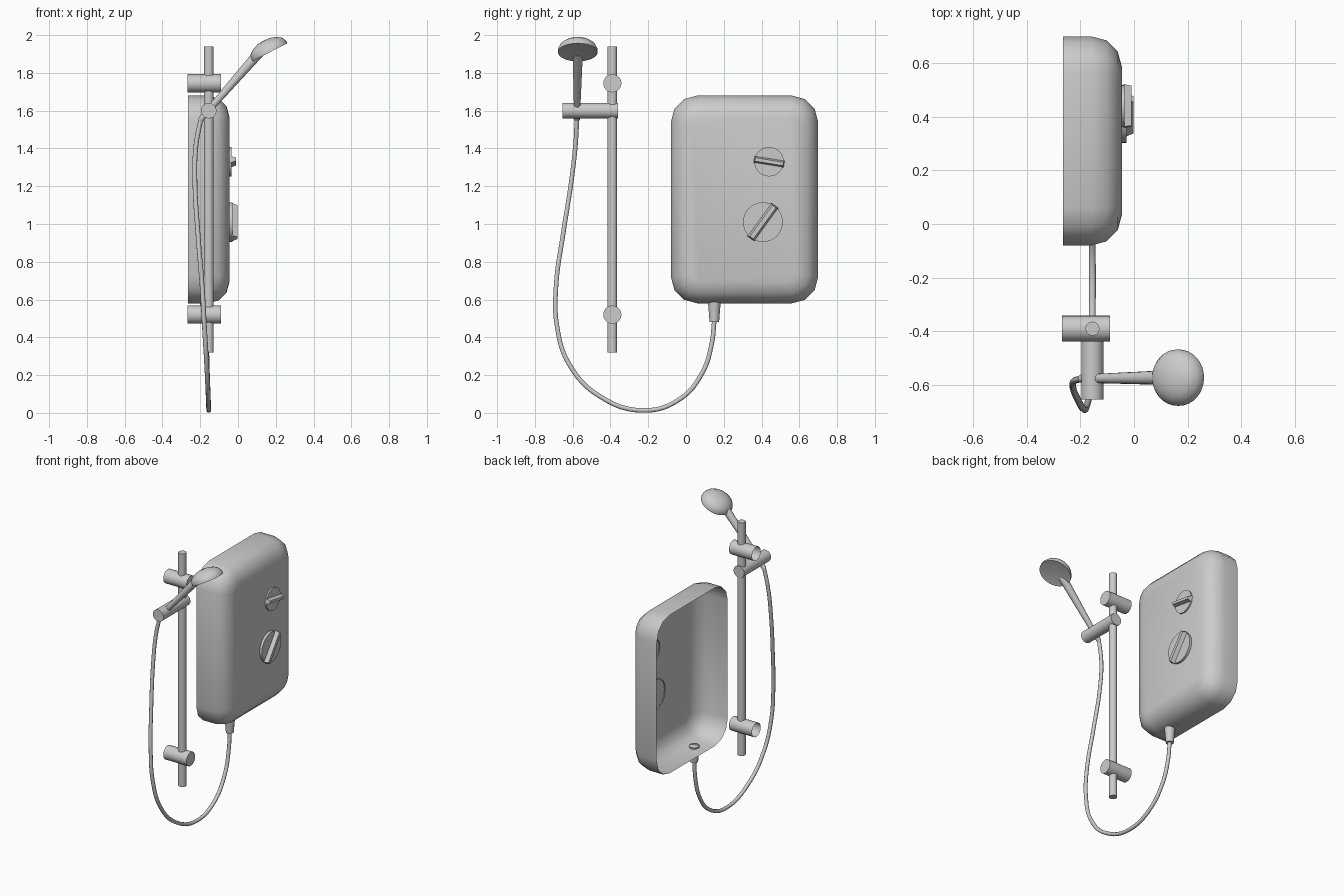
import bpy, bmesh
from math import sin, cos, pi, radians
from mathutils import Vector

if "Cube" in bpy.data.objects:
    bpy.data.objects.remove(bpy.data.objects["Cube"])


def finish(bm, name):
    bmesh.ops.remove_doubles(bm, verts=bm.verts, dist=1e-5)
    bmesh.ops.recalc_face_normals(bm, faces=bm.faces)
    me = bpy.data.meshes.new(name)
    bm.to_mesh(me)
    bm.free()
    me.shade_smooth()
    me.set_sharp_from_angle(angle=radians(40))
    ob = bpy.data.objects.new(name, me)
    bpy.context.collection.objects.link(ob)
    return ob


def skin(name, loops, cap_start=False, cap_end=False):
    """Bridge equal-length closed loops of points."""
    bm = bmesh.new()
    rings = [[bm.verts.new(p) for p in loop] for loop in loops]
    n = len(rings[0])
    for a, b in zip(rings, rings[1:]):
        for i in range(n):
            j = (i + 1) % n
            bm.faces.new((a[i], a[j], b[j], b[i]))
    if cap_start:
        bm.faces.new(rings[0])
    if cap_end:
        bm.faces.new(rings[-1])
    return finish(bm, name)


def lathe(name, start, axis, profile, n=24, cap_start=True, cap_end=True):
    """Profile of (radius, distance along axis) turned about an axis."""
    start, axis = Vector(start), Vector(axis).normalized()
    q = axis.to_track_quat('Z', 'Y')
    loops = [[start + q @ Vector((r * cos(2 * pi * i / n), r * sin(2 * pi * i / n), h))
              for i in range(n)] for r, h in profile]
    return skin(name, loops, cap_start, cap_end)


# heater casing: rounded box, open towards the wall
def rounded_loop(x, inset):
    r = 0.14 - inset * 0.85
    hy, hz = 0.39 - inset - r, 0.55 - inset - r
    pts = []
    for k, (sy, sz) in enumerate(((1, 1), (-1, 1), (-1, -1), (1, -1))):
        for s in range(4):
            a = pi / 2 * (k + s / 3)
            pts.append((x, 0.31 + sy * hy + r * cos(a), 1.13 + sz * hz + r * sin(a)))
    return pts


R = 0.115
casing_loops = [rounded_loop(-0.265, 0)]
for s in range(4):
    a = pi / 2 * s / 3
    casing_loops.append(rounded_loop(-0.045 - R + R * sin(a), R * (1 - cos(a))))
skin("heater_casing", casing_loops, cap_end=True)


# control knobs: disc with a tapered grip bar
def knob(name, y, z, r, disc_x, bar_x, half_w, angle):
    lathe(name + "_disc", (-0.052, y, z), (1, 0, 0), [(r, 0), (r, disc_x + 0.052)],
          32, cap_start=False)
    u = Vector((0, cos(angle), sin(angle)))
    v = Vector((0, -sin(angle), cos(angle)))
    loops = []
    for x, l, w in ((disc_x - 0.004, r * 1.03, half_w), (bar_x, r * 0.97, half_w * 0.5)):
        c = Vector((x, y, z))
        loops.append([c + u * l * i + v * w * j for i, j in ((1, 1), (-1, 1), (-1, -1), (1, -1))])
    skin(name + "_grip", loops, cap_start=True, cap_end=True)


knob("power_knob", 0.44, 1.33, 0.078, -0.035, -0.01, 0.018, radians(-9))
knob("temperature_knob", 0.407, 1.01, 0.105, -0.028, -0.002, 0.023, radians(54))

# riser rail with two wall brackets
lathe("riser_rail", (-0.155, -0.39, 0.32), (0, 0, 1), [(0.026, 0), (0.026, 1.62)])
for name, z in (("upper_bracket", 1.745), ("lower_bracket", 0.52)):
    lathe(name, (-0.268, -0.39, z), (1, 0, 0), [(0.048, 0), (0.048, 0.178)], cap_start=False)

# sliding holder
lathe("sliding_holder", (-0.155, -0.655, 1.60), (0, 1, 0), [(0.041, 0), (0.041, 0.295)])

# handset: tapered handle and domed head
h0, h1 = Vector((-0.198, -0.577, 1.553)), Vector((0.11, -0.573, 1.905))
length = (h1 - h0).length
lathe("handset_handle", h0, h1 - h0, [(0.015, 0), (0.018, length * 0.25), (0.027, length)], 16)
lathe("shower_head", (0.168, -0.573, 1.909), (-0.46, 0, 0.89),
      [(0.095, 0.002), (0.105, 0), (0.105, 0.015), (0.094, 0.038), (0.07, 0.056),
       (0.037, 0.067), (0, 0.07)], 32, cap_end=False)

# hose outlet connector under the casing
lathe("hose_connector", (-0.168, 0.15, 0.48), (0, 0, 1), [(0.025, 0), (0.034, 0.11)], 20,
      cap_end=False)

# flexible hose
path = [(-0.195, -0.577, 1.56), (-0.222, -0.585, 1.42), (-0.228, -0.608, 1.22),
        (-0.212, -0.65, 0.95), (-0.19, -0.688, 0.67), (-0.178, -0.683, 0.46),
        (-0.166, -0.62, 0.26), (-0.158, -0.46, 0.09), (-0.155, -0.22, 0.013),
        (-0.157, -0.03, 0.075), (-0.162, 0.085, 0.21), (-0.166, 0.135, 0.36),
        (-0.168, 0.15, 0.49)]
cu = bpy.data.curves.new("hose", 'CURVE')
cu.dimensions = '3D'
cu.bevel_depth = 0.0125
cu.bevel_resolution = 3
cu.resolution_u = 6
sp = cu.splines.new('BEZIER')
sp.bezier_points.add(len(path) - 1)
for bp, p in zip(sp.bezier_points, path):
    bp.co = p
    bp.handle_left_type = bp.handle_right_type = 'AUTO'
bpy.context.collection.objects.link(bpy.data.objects.new("hose", cu))
